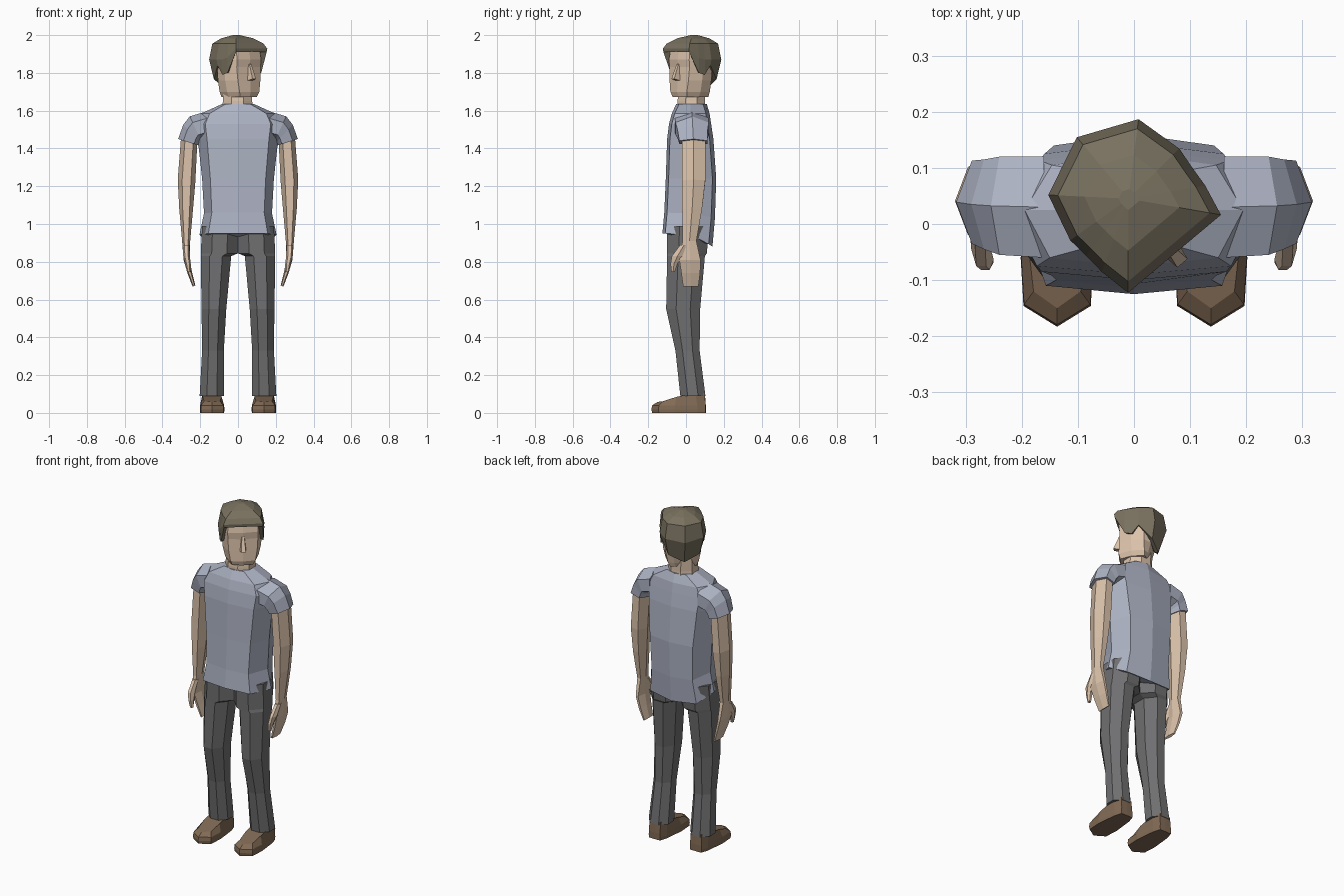
import bpy, bmesh
from math import cos, sin, pi, radians
from mathutils import Vector

if "Cube" in bpy.data.objects:
    bpy.data.objects.remove(bpy.data.objects["Cube"])


def material(name, rgb):
    m = bpy.data.materials.new(name)
    m.diffuse_color = (*rgb, 1)
    m.use_nodes = True
    m.node_tree.nodes["Principled BSDF"].inputs["Base Color"].default_value = m.diffuse_color
    return m


SKIN = material("skin", (0.72, 0.55, 0.41))
SHIRT = material("shirt_cloth", (0.42, 0.45, 0.55))
PANTS = material("pants_cloth", (0.16, 0.16, 0.165))
HAIR = material("hair", (0.19, 0.165, 0.115))
LEATHER = material("leather", (0.22, 0.145, 0.09))


def loft(name, rings, mat, mirror=False):
    """Skin a stack of equal-length rings and cap both ends."""
    bm = bmesh.new()
    rows = [[bm.verts.new(p) for p in ring] for ring in rings]
    n = len(rows[0])
    for a, b in zip(rows, rows[1:]):
        for i in range(n):
            j = (i + 1) % n
            bm.faces.new((a[i], a[j], b[j], b[i]))
    bm.faces.new(rows[0])
    bm.faces.new(rows[-1])
    bmesh.ops.recalc_face_normals(bm, faces=bm.faces)
    me = bpy.data.meshes.new(name)
    bm.to_mesh(me)
    bm.free()
    me.materials.append(mat)
    ob = bpy.data.objects.new(name, me)
    bpy.context.collection.objects.link(ob)
    if mirror:
        ob.modifiers.new("mirror", 'MIRROR').use_axis[0] = True
    return ob


def sym(half):
    """Close a half outline running from front centre to back centre."""
    return half + [(-x, y, z) for x, y, z in reversed(half[1:-1])]


def limb_ring(xo, zo, xi, zi, yf, yb, n=6):
    """Ring between an outer and an inner point in the x-z plane."""
    c = Vector(((xo + xi) / 2, (yf + yb) / 2, (zo + zi) / 2))
    u = Vector(((xo - xi) / 2, 0, (zo - zi) / 2))
    v = Vector((0, (yb - yf) / 2 / sin(pi / 3), 0))
    return [c + u * cos(2 * pi * i / n) + v * sin(2 * pi * i / n) for i in range(n)]


def box_ring(x0, x1, y0, y1, z):
    """Flat-sided octagon filling the given extents."""
    k = 1 / cos(pi / 8)
    return [((x0 + x1) / 2 + (x1 - x0) / 2 * k * cos((i + .5) * pi / 4),
             (y0 + y1) / 2 + (y1 - y0) / 2 * k * sin((i + .5) * pi / 4), z) for i in range(8)]


# Shirt body: z, half width, front, back, drop of the back hem
def torso_ring(z, w, yf, yb, d):
    return sym([(0, yf, z), (.77 * w, yf + .015, z), (w, .025, z - .1 * d),
                (.75 * w, yb - .02, z - .8 * d), (0, yb, z - d)])


loft("shirt", [torso_ring(*r) for r in [
    (.95, .204, -.125, .14, .07), (1.06, .18, -.115, .153, .03), (1.24, .19, -.107, .16, 0),
    (1.45, .213, -.1, .145, 0), (1.53, .225, -.09, .133, 0), (1.585, .195, -.075, .125, 0),
    (1.635, .085, -.052, .11, 0)]], SHIRT)

# Sleeves
loft("sleeve", [limb_ring(*r) for r in [
    (.16, 1.598, .16, 1.45, -.06, .12), (.255, 1.57, .195, 1.44, -.055, .12),
    (.29, 1.525, .2, 1.43, -.045, .115), (.317, 1.45, .205, 1.415, -.035, .113)]], SHIRT, True)

# Arms running into flat, inward-curling hands
loft("arm", [limb_ring(*r) for r in [
    (.3, 1.48, .215, 1.44, -.022, .103), (.319, 1.235, .226, 1.22, -.02, .102),
    (.311, 1.08, .238, 1.08, -.02, .085), (.296, .91, .253, .91, -.018, .055),
    (.288, .81, .257, .81, -.035, .077), (.268, .74, .243, .745, -.025, .075),
    (.24, .668, .226, .675, -.015, .066)]], SKIN, True)
loft("thumb", [limb_ring(*r) for r in [
    (.293, .89, .256, .89, -.03, .01), (.29, .83, .255, .83, -.075, -.015),
    (.28, .79, .25, .79, -.082, -.045), (.27, .745, .25, .745, -.077, -.06)]], SKIN, True)

# Trouser legs meeting at the crotch
loft("trouser_leg", [box_ring(*r) for r in [
    (0, .19, -.1, .125, .99), (0, .197, -.1, .11, .845), (.036, .197, -.1, .1, .83),
    (.062, .193, -.105, .075, .55), (.075, .19, -.056, .072, .33),
    (.073, .203, -.03, .103, .09)]], PANTS, True)


# Shoes: pointed toe outline, raised instep
def shoe_ring(pts):
    return [(x + .137, y, z) for x, y, z in sym(pts)]


def sole(z, s):
    return shoe_ring([(0, -.183 * s, z), (.06 * s, -.146 * s, z), (.065 * s, -.06, z),
                      (.052 * s, .06, z), (.038 * s, .104, z), (0, .105, z)])


loft("shoe", [sole(0, .98), sole(.018, 1), sole(.04, .98),
              shoe_ring([(0, -.15, .058), (.042, -.12, .062), (.05, -.05, .085),
                         (.05, .05, .105), (.036, .098, .105), (0, .1, .105)])], LEATHER, True)

# Neck
loft("neck", [box_ring(-.085, .08, -.045, .103, 1.6), box_ring(-.08, .075, -.045, .1, 1.65),
              box_ring(-.08, .07, -.035, .1, 1.74)], SKIN)


# Head, built facing -y and then turned
def head_ring(z, w, yf, yb):
    return sym([(0, yf, z), (.74 * w, yf + .01, z), (w, -.035, z),
                (.92 * w, .035, z), (.55 * w, yb - .005, z), (0, yb, z)])


head = loft("head", [head_ring(*r) for r in [
    (1.673, .078, -.112, .045), (1.70, .092, -.12, .055), (1.76, .105, -.117, .07),
    (1.83, .111, -.113, .09), (1.87, .113, -.117, .1), (1.92, .108, -.108, .1),
    (1.96, .08, -.08, .08)]], SKIN)

# Nose wedge
nose = loft("nose", [
    [(-.019, -.105, 1.757), (.019, -.105, 1.757), (.012, -.15, 1.768), (-.012, -.15, 1.768)],
    [(-.009, -.105, 1.848), (.009, -.105, 1.848), (.007, -.118, 1.845), (-.007, -.118, 1.845)]], SKIN)

# Hair columns: x, y, widest z, lower-edge z, lower-edge scale
COLS = [(0, -.128, 1.928, 1.912, 1), (.108, -.128, 1.928, 1.91, .98), (.12, -.07, 1.88, 1.80, .97),
        (.123, -.03, 1.87, 1.79, .97), (.127, .01, 1.87, 1.84, .95), (.105, .097, 1.87, 1.765, .82),
        (0, .143, 1.86, 1.725, .68)]


def hair_flat(z, s):
    return sym([(x * s, y * s, z) for x, y, *_ in COLS])


hair = loft("hair", [
    hair_flat(2.0, .12), hair_flat(1.983, .55), hair_flat(1.955, .88),
    sym([(x, y, zm) for x, y, zm, zb, s in COLS]),
    sym([(x * s, y * s, zb) for x, y, zm, zb, s in COLS]),
    sym([(x * s * .8, y * s * .8, zb + .004) for x, y, zm, zb, s in COLS])], HAIR)

# Turn the head towards the figure's left
for ob in (head, nose, hair):
    ob.location = (-.01, .045, 0)
    ob.rotation_euler.z = radians(40)
